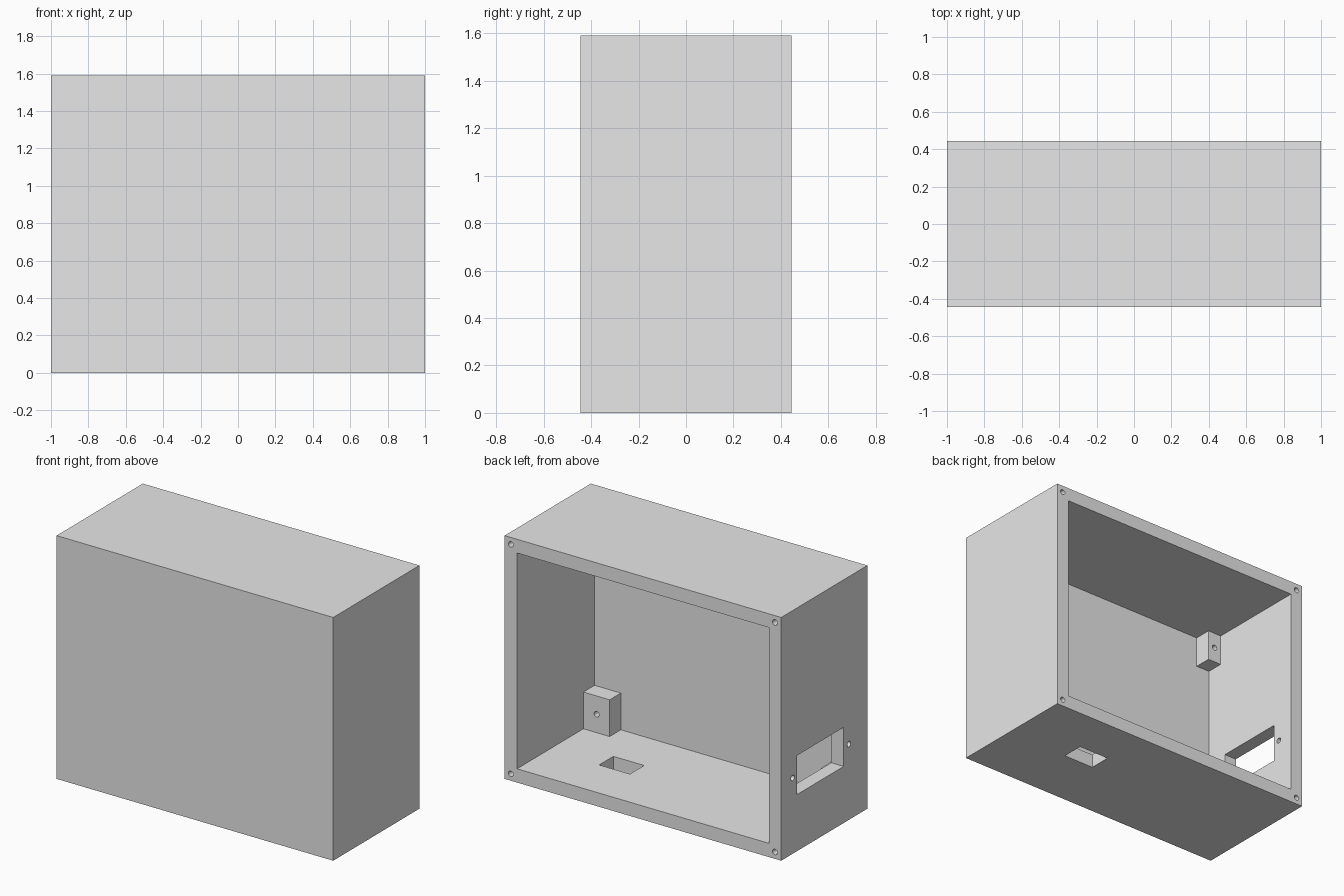
import bpy
import math

if "Cube" in bpy.data.objects:
    bpy.data.objects.remove(bpy.data.objects["Cube"])

W, D, H = 1.0, 0.445, 1.59      # half width, half depth, height
T = 0.09                        # wall thickness
R = 0.018                       # screw hole radius

grey = bpy.data.materials.new("light_grey_plastic")
grey.diffuse_color = (0.8, 0.8, 0.8, 1)
grey.use_nodes = True
grey.node_tree.nodes["Principled BSDF"].inputs["Base Color"].default_value = grey.diffuse_color


def box(name, lo, hi):
    """Axis-aligned box from its low and high corners."""
    bpy.ops.mesh.primitive_cube_add(
        size=1, location=[(a + b) / 2 for a, b in zip(lo, hi)])
    ob = bpy.context.object
    ob.name = name
    ob.scale = [b - a for a, b in zip(lo, hi)]
    bpy.ops.object.transform_apply(location=True, rotation=True, scale=True)
    ob.data.materials.append(grey)
    return ob


def drill(axis, centre, length):
    """Round cutter lying along the x or y axis."""
    rot = (0, math.pi / 2, 0) if axis == "x" else (math.pi / 2, 0, 0)
    bpy.ops.mesh.primitive_cylinder_add(
        vertices=24, radius=R, depth=length, location=centre, rotation=rot)
    ob = bpy.context.object
    bpy.ops.object.transform_apply(location=True, rotation=True, scale=True)
    ob.data.materials.append(grey)
    return ob


def cut(target, cutter):
    """Subtract the cutter from the target and remove it."""
    mod = target.modifiers.new("cut", "BOOLEAN")
    mod.operation = "DIFFERENCE"
    mod.solver = "EXACT"
    mod.object = cutter
    bpy.context.view_layer.objects.active = target
    bpy.ops.object.modifier_apply(modifier=mod.name)
    bpy.data.objects.remove(cutter, do_unlink=True)


def smooth(ob):
    bpy.ops.object.select_all(action="DESELECT")
    ob.select_set(True)
    bpy.context.view_layer.objects.active = ob
    bpy.ops.object.shade_smooth_by_angle(angle=math.radians(30))


# Enclosure with an open back
case = box("enclosure", (-W, -D, 0), (W, D, H))
cut(case, box("cavity", (-W + T, -D + T, T), (W - T, D + 0.1, H - T)))

# Socket opening in the side wall and its two screw holes
cut(case, box("socket", (-W - 0.1, -0.20, 0.37), (-W + T + 0.05, 0.28, 0.625)))
for y in (-0.255, 0.325):
    cut(case, drill("x", (-W + T / 2, y, 0.495), 0.2))

# Cable opening in the floor
cut(case, box("cable", (0.32, -0.025, -0.1), (0.543, 0.122, T + 0.05)))

# Lid screw holes in the four corners of the back rim
for x in (-W + T / 2, W - T / 2):
    for z in (T / 2, H - T / 2):
        cut(case, drill("y", (x, D, z), 0.4))
smooth(case)

# Mounting posts in the inner front corners, each with a screw hole
E = 0.01                        # overlap into the walls
y0, y1 = -D + T, -0.24
for side, width, height in ((-1, 0.10, 0.205), (1, 0.19, 0.24)):
    xa, xb = sorted((side * (W - T + E), side * (W - T - width)))
    xc = side * (W - T - width / 2)
    for level in ("lower", "upper"):
        if level == "lower":
            za, zb, zc = T - E, T + height, T + height / 2
        else:
            za, zb, zc = H - T - height, H - T + E, H - T - height / 2
        name = f"{level}_{'left' if side < 0 else 'right'}_post"
        post = box(name, (xa, y0 - E, za), (xb, y1, zb))
        cut(post, drill("y", (xc, y1, zc), 0.18))
        smooth(post)
